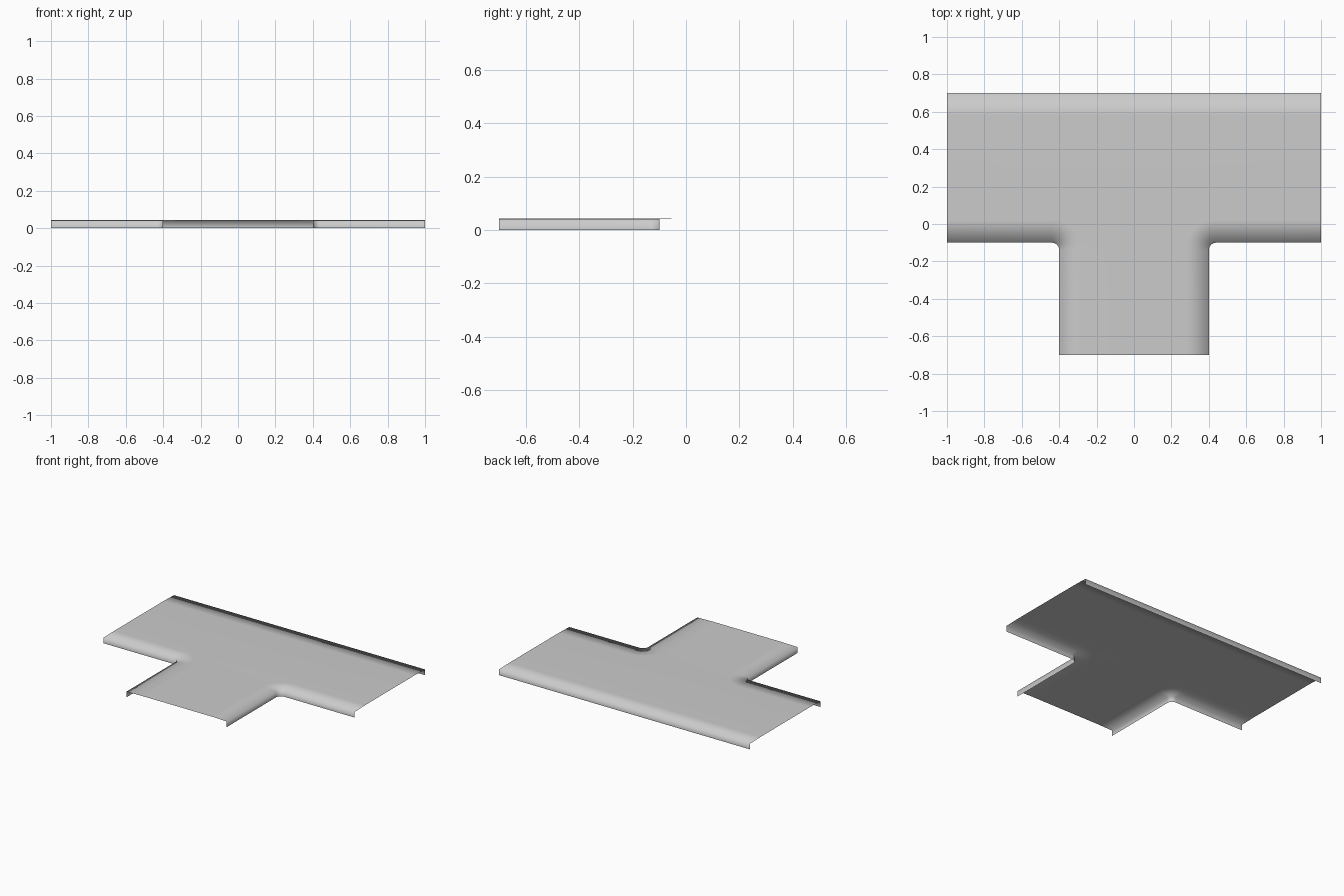
import bpy, bmesh, math

cube = bpy.data.objects.get("Cube")
if cube:
    bpy.data.objects.remove(cube)

# Main dimensions
HALF_LEN, BACK, FRONT, NECK, LEG_END = 1.0, 0.7, -0.1, 0.4, -0.7
STRIP, FILLET = 0.12, 0.04
PANEL_Z, EDGE_Z = 0.044, 0.041

steel = bpy.data.materials.new("light_grey_metal")
steel.use_nodes = True
steel.diffuse_color = (0.6, 0.6, 0.6, 1)
steel.node_tree.nodes["Principled BSDF"].inputs["Base Color"].default_value = (0.6, 0.6, 0.6, 1)


def corner_path(side, inset):
    """Edge of one inner corner, from the run's end round to the leg's end."""
    cx, cy, r = NECK + FILLET, FRONT - FILLET, FILLET + inset
    pts = [(HALF_LEN, cy + r)]
    for i in range(13):
        a = math.pi / 2 * (1 + i / 12)
        pts.append((cx + r * math.cos(a), cy + r * math.sin(a)))
    pts.append((cx - r, LEG_END))
    return [(side * x, y) for x, y in pts]


def back_path(side, inset):
    return [(-HALF_LEN, BACK - inset), (HALF_LEN, BACK - inset)]


bm = bmesh.new()


def folded_edge(path, side):
    """Sloping border strip and downturned lip; returns the fold's vertices."""
    rows = [[bm.verts.new((x, y, z)) for x, y in path(side, inset)]
            for inset, z in ((STRIP, PANEL_Z), (0, EDGE_Z), (0, 0))]
    for upper, lower in zip(rows, rows[1:]):
        for i in range(len(upper) - 1):
            bm.faces.new((upper[i], upper[i + 1], lower[i + 1], lower[i]))
    return rows[0]


# Three folded edges joined by the flat tee panel
back = folded_edge(back_path, 1)
right = folded_edge(corner_path, 1)
left = folded_edge(corner_path, -1)
panel = bm.faces.new(back + right + left[::-1])

# Outer side faces up and outward
bmesh.ops.recalc_face_normals(bm, faces=bm.faces)
panel.normal_update()
if panel.normal.z < 0:
    bmesh.ops.reverse_faces(bm, faces=bm.faces)
bmesh.ops.triangulate(bm, faces=[panel])
for face in bm.faces:
    face.smooth = True

mesh = bpy.data.meshes.new("tee_cover")
bm.to_mesh(mesh)
bm.free()
mesh.materials.append(steel)
cover = bpy.data.objects.new("tee_cover", mesh)
bpy.context.collection.objects.link(cover)
